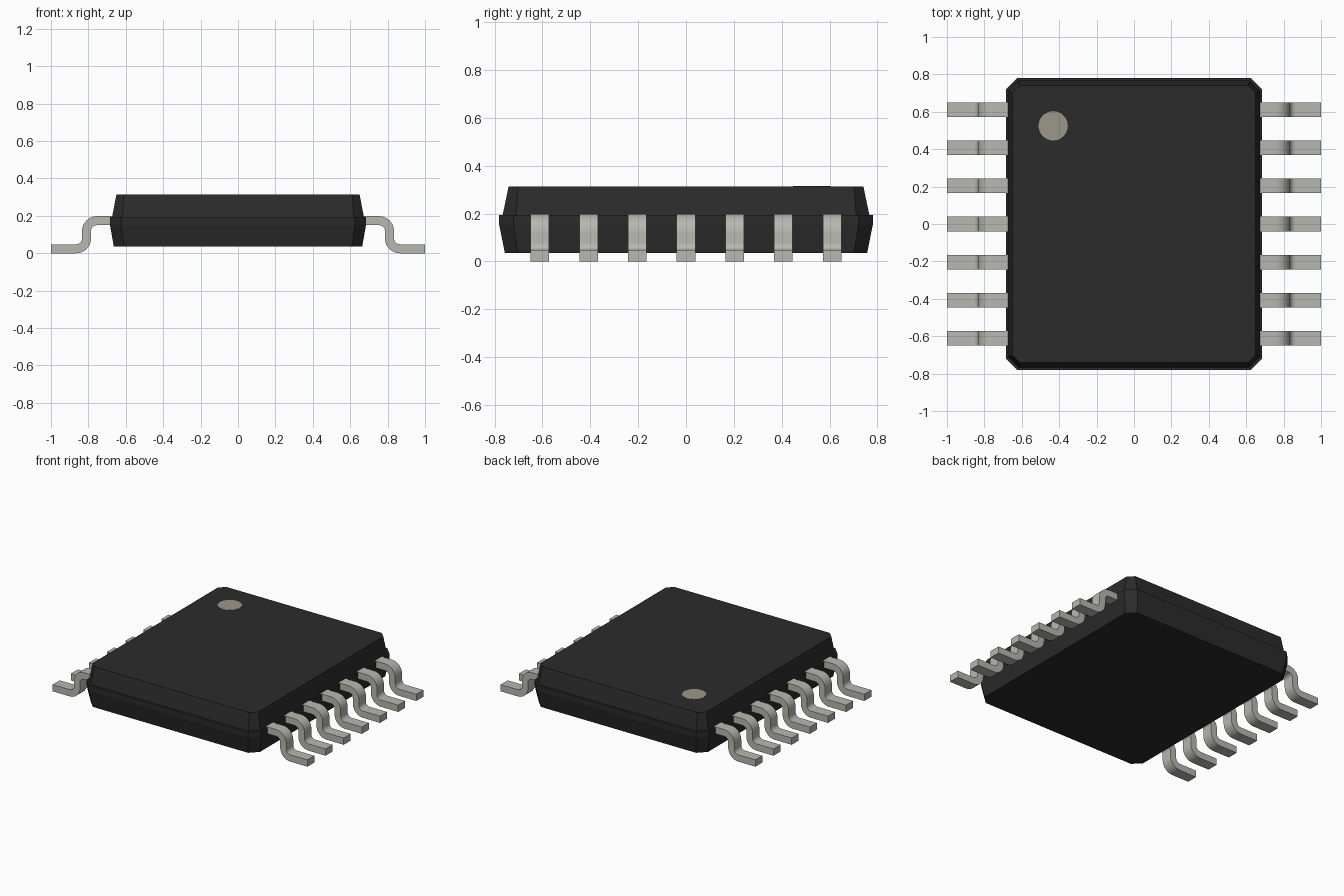
import bpy, bmesh
from math import sin, cos, pi

if "Cube" in bpy.data.objects:
    bpy.data.objects.remove(bpy.data.objects["Cube"])


def material(name, rgb):
    m = bpy.data.materials.new(name)
    m.diffuse_color = (*rgb, 1)
    m.use_nodes = True
    m.node_tree.nodes["Principled BSDF"].inputs["Base Color"].default_value = m.diffuse_color
    return m


BLACK = material("black_plastic", (0.024, 0.024, 0.024))
METAL = material("tin_plating", (0.48, 0.48, 0.44))
MARK = material("marker_paint", (0.34, 0.31, 0.25))


def finish(bm, name, mat):
    bmesh.ops.recalc_face_normals(bm, faces=bm.faces)
    me = bpy.data.meshes.new(name)
    bm.to_mesh(me)
    bm.free()
    me.materials.append(mat)
    ob = bpy.data.objects.new(name, me)
    bpy.context.collection.objects.link(ob)
    return ob


def loft(bm, rings):
    loops = [[bm.verts.new(p) for p in ring] for ring in rings]
    n = len(loops[0])
    for a, b in zip(loops, loops[1:]):
        for i in range(n):
            j = (i + 1) % n
            bm.faces.new((a[i], a[j], b[j], b[i]))
    bm.faces.new(loops[0])
    bm.faces.new(loops[-1])


def octagon(x, y, c, z):
    return [(x - c, -y, z), (x, -y + c, z), (x, y - c, z), (x - c, y, z),
            (-x + c, y, z), (-x, y - c, z), (-x, -y + c, z), (-x + c, -y, z)]


# Moulded body: tapered lower half with a ledge, tapered upper half
bm = bmesh.new()
loft(bm, [octagon(0.664, 0.757, 0.055, 0.035),
          octagon(0.685, 0.781, 0.060, 0.155),
          octagon(0.685, 0.781, 0.060, 0.195),
          octagon(0.673, 0.766, 0.055, 0.195),
          octagon(0.650, 0.741, 0.040, 0.314)])
finish(bm, "chip_body", BLACK)

# Pin one marker
bm = bmesh.new()
circle = [(-0.432 + 0.078 * cos(2 * pi * i / 48), 0.525 + 0.078 * sin(2 * pi * i / 48))
          for i in range(48)]
loft(bm, [[(x, y, z) for x, y in circle] for z in (0.305, 0.3155)])
finish(bm, "pin_one_marker", MARK)


# Gull-wing lead side profile: one edge out, the other edge back
def arc(cx, cz, r, a0, a1, n=8):
    return [(cx + r * cos(a0 + (a1 - a0) * i / n), cz + r * sin(a0 + (a1 - a0) * i / n))
            for i in range(n + 1)]


R_OUT, R_IN, TOP = 0.079, 0.031, 0.198
upper = (0.755, TOP - R_OUT)
lower = (0.865, R_OUT)
profile = ([(0.60, TOP)] + arc(*upper, R_OUT, pi / 2, 0) + arc(*lower, R_IN, pi, 1.5 * pi)
           + [(1.0, 0.048), (1.0, 0.0)]
           + arc(*lower, R_OUT, 1.5 * pi, pi) + arc(*upper, R_IN, 0, pi / 2)
           + [(0.60, TOP - 0.048)])

# Seven leads on each side
for side, label in ((1, "right"), (-1, "left")):
    for k in range(-3, 4):
        y = k * 0.2035
        bm = bmesh.new()
        loft(bm, [[(side * px, y + d, pz) for px, pz in profile] for d in (-0.039, 0.039)])
        lead = finish(bm, f"lead_{label}_{k + 4}", METAL)
        bpy.ops.object.select_all(action='DESELECT')
        lead.select_set(True)
        bpy.context.view_layer.objects.active = lead
        bpy.ops.object.shade_smooth_by_angle()
